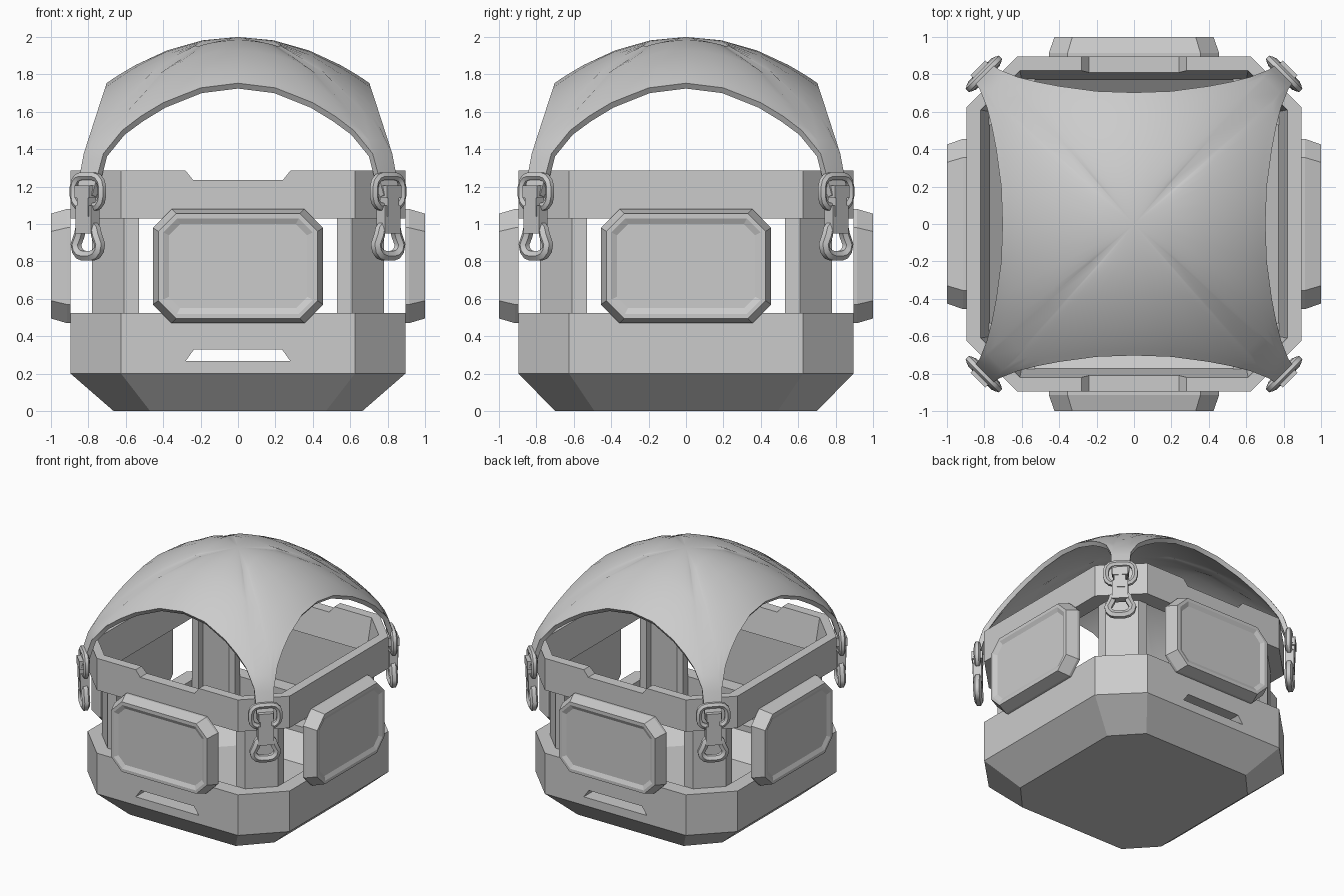
import bpy, bmesh, math
from mathutils import Matrix, Vector

if "Cube" in bpy.data.objects:
    bpy.data.objects.remove(bpy.data.objects["Cube"])


def add_mesh(name, verts, faces, smooth=None):
    bm = bmesh.new()
    vs = [bm.verts.new(v) for v in verts]
    for f in faces:
        bm.faces.new([vs[i] for i in f])
    bmesh.ops.recalc_face_normals(bm, faces=bm.faces)
    me = bpy.data.meshes.new(name)
    bm.to_mesh(me)
    bm.free()
    ob = bpy.data.objects.new(name, me)
    bpy.context.collection.objects.link(ob)
    if smooth:
        activate(ob)
        bpy.ops.object.shade_smooth_by_angle(angle=math.radians(smooth))
    return ob


def activate(ob):
    bpy.ops.object.select_all(action='DESELECT')
    ob.select_set(True)
    bpy.context.view_layer.objects.active = ob


def loft(name, rings, wrap=False, smooth=None):
    n, m = len(rings[0]), len(rings)
    verts = [p for r in rings for p in r]
    faces = []
    for k in range(m if wrap else m - 1):
        a, b = k * n, (k + 1) % m * n
        faces += [(a + i, a + (i + 1) % n, b + (i + 1) % n, b + i) for i in range(n)]
    if not wrap:
        faces += [tuple(range(n)), tuple(range((m - 1) * n, m * n))]
    return add_mesh(name, verts, faces, smooth)


def octagon(ax, ay, bx, by):
    # ax, ay: half sizes; bx, by: half lengths of the straight sides
    return [(bx, -ay), (ax, -by), (ax, by), (bx, ay),
            (-bx, ay), (-ax, by), (-ax, -by), (-bx, -ay)]


def plan(a, b, z):
    return [(x, y, z) for x, y in octagon(a, a, b, b)]


def cut(target, name, half_low, half_high, z0, z1):
    prof = [(-half_low, z0), (half_low, z0), (half_high, z1), (-half_high, z1)]
    c = loft(name, [[(x, y, z) for x, z in prof] for y in (-1.2, 1.2)])
    c.hide_render = True
    c.hide_set(True)
    mod = target.modifiers.new("cut", 'BOOLEAN')
    mod.operation, mod.object, mod.solver = 'DIFFERENCE', c, 'EXACT'
    activate(target)
    bpy.ops.object.modifier_apply(modifier="cut")
    bpy.data.objects.remove(c)


# Hollow basin with tapered underside and a slot through front and back
low = [(x, y, 0) for x, y in octagon(.665, .70, .47, .49)]
base = loft("base", [low, plan(.895, .625, .2), plan(.895, .625, .525),
                     plan(.78, .61, .525), plan(.78, .61, .22), plan(.6, .42, .07)])
cut(base, "slot_cutter", .28, .235, .267, .33)

# Upper rim with a shallow notch at front and back
rim = loft("upper_rim", [plan(.895, .625, 1.03), plan(.895, .625, 1.285),
                         plan(.82, .61, 1.285), plan(.77, .60, 1.03)], wrap=True)
cut(rim, "notch_cutter", .24, .32, 1.235, 1.335)

# Corner posts, side pads
post = [(.53, .78), (.61, .78), (.78, .61), (.78, .53),
        (.72, .53), (.72, .585), (.585, .72), (.53, .72)]


def pad_ring(w, h, c, y):
    return [(x, y, z + .775) for x, z in octagon(w, h, w - c, h - c)]


for k in range(4):
    turn = Matrix.Rotation(k * math.pi / 2, 4, 'Z')
    p = loft(f"corner_post_{k}", [[(x, y, z) for x, y in post] for z in (.3, 1.05)])
    p.matrix_world = turn
    pad = loft(f"side_pad_{k}", [pad_ring(.455, .305, .10, -.895),
                                 pad_ring(.455, .305, .10, -.915),
                                 pad_ring(.425, .28, .095, -1.0),
                                 pad_ring(.40, .255, .075, -1.0),
                                 pad_ring(.37, .225, .06, -.985)])
    pad.matrix_world = turn

# Domed canopy: one eighth of the outline, mirrored and repeated
eighth = [(0, .703), (.2, .71), (.4, .737), (.52, .76), (.62, .785), (.72, .825), (.78, .866)]
quarter = eighth + [(y, x) for x, y in reversed(eighth[1:])]
outline = []
for k in range(4):
    r = Matrix.Rotation(-k * math.pi / 2, 2)
    outline += [tuple(r @ Vector(p)) for p in quarter]


def dome(x, y):
    r2 = x * x + y * y
    return 2 - .5 * r2 - 2.5 * max(0, r2 - 1.1) ** 2


scales = [.27, .54, .78, .9, .95, 1]
n = len(outline)
verts = [(0, 0, 2)] + [(x * s, y * s, dome(x * s, y * s)) for s in scales for x, y in outline]
faces = [(0, 1 + i, 1 + (i + 1) % n) for i in range(n)]
for k in range(len(scales) - 1):
    a, b = 1 + k * n, 1 + (k + 1) * n
    faces += [(a + i, a + (i + 1) % n, b + (i + 1) % n, b + i) for i in range(n)]
canopy = add_mesh("canopy", verts, faces)
up = sum(p.normal.z for p in canopy.data.polygons) > 0
mod = canopy.modifiers.new("thickness", 'SOLIDIFY')
mod.thickness, mod.offset = .035, -1 if up else 1
activate(canopy)
bpy.ops.object.modifier_apply(modifier="thickness")
bpy.ops.object.shade_smooth_by_angle(angle=math.radians(40))


def tube(name, pts, radius, closed=True):
    cu = bpy.data.curves.new(name, 'CURVE')
    cu.dimensions = '3D'
    cu.bevel_depth, cu.bevel_resolution = radius, 1
    sp = cu.splines.new('POLY')
    sp.points.add(len(pts) - 1)
    for q, p in zip(sp.points, pts):
        q.co = (*p, 1)
    sp.use_cyclic_u = closed
    cu.use_fill_caps = not closed
    ob = bpy.data.objects.new(name, cu)
    bpy.context.collection.objects.link(ob)
    activate(ob)
    bpy.ops.object.convert(target='MESH')
    bpy.ops.object.shade_smooth_by_angle(angle=math.radians(50))
    return bpy.context.object


def box(name, w, y0, y1, z0, z1):
    return loft(name, [[(-w, y0, z), (w, y0, z), (w, y1, z), (-w, y1, z)] for z in (z0, z1)])


def rounded(w_low, w_high, z0, z1, r, y):
    pts = []
    for cx, cz, a in ((w_high - r, z1 - r, 0), (r - w_high, z1 - r, 90),
                      (r - w_low, z0 + r, 180), (w_low - r, z0 + r, 270)):
        for d in (0, 30, 60, 90):
            t = math.radians(a + d)
            pts.append((cx + r * math.cos(t), y, cz + r * math.sin(t)))
    return pts


# Link, strap and snap hook hanging at every corner
for k in range(4):
    turn = Matrix.Rotation(math.radians(45 + 90 * k), 4, 'Z')
    parts = [
        tube(f"strap_link_{k}", rounded(.105, .105, 1.09, 1.255, .06, -1.135), .024),
        box(f"strap_loop_{k}", .055, -1.18, -1.10, 1.14, 1.205),
        box(f"hook_tab_{k}", .042, -1.175, -1.115, 1.04, 1.15),
        box(f"hook_body_{k}", .058, -1.17, -1.105, .95, 1.10),
        tube(f"snap_hook_{k}", rounded(.09, .065, .83, 1.0, .06, -1.135), .03),
    ]
    for ob in parts:
        ob.matrix_world = turn
